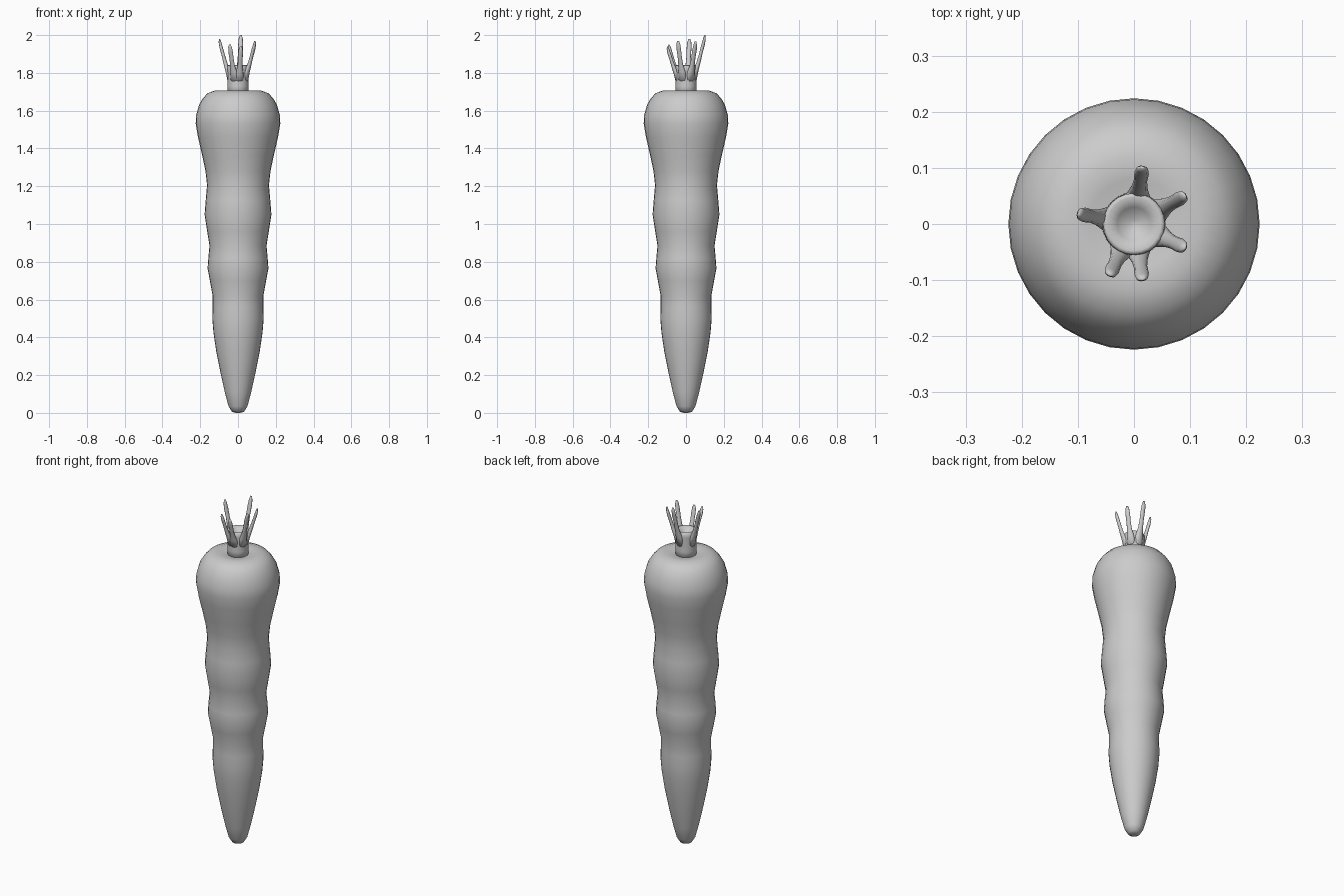
import bpy, bmesh, math
from mathutils import Vector

if "Cube" in bpy.data.objects:
    bpy.data.objects.remove(bpy.data.objects["Cube"])


def add_object(name, bm):
    bmesh.ops.recalc_face_normals(bm, faces=bm.faces)
    mesh = bpy.data.meshes.new(name)
    bm.to_mesh(mesh)
    bm.free()
    for p in mesh.polygons:
        p.use_smooth = True
    ob = bpy.data.objects.new(name, mesh)
    bpy.context.collection.objects.link(ob)
    return ob


def loft(name, rings):
    """Skin a list of closed rings and close both ends with fans."""
    bm = bmesh.new()
    loops = [[bm.verts.new(p) for p in ring] for ring in rings]
    n = len(loops[0])
    for a, b in zip(loops, loops[1:]):
        for i in range(n):
            j = (i + 1) % n
            bm.faces.new((a[i], a[j], b[j], b[i]))
    for end in (loops[0], loops[-1]):
        c = bm.verts.new(sum((v.co for v in end), Vector()) / n)
        for i in range(n):
            bm.faces.new((end[i], end[(i + 1) % n], c))
    return add_object(name, bm)


def lathe(name, profile, sides):
    return loft(name, [[Vector((r * math.cos(2 * math.pi * i / sides),
                                r * math.sin(2 * math.pi * i / sides), z))
                        for i in range(sides)] for r, z in profile])


# Root: wavy tapering body with a shallow dip around the stalk
lathe("carrot_root", [
    (0.012, 0.0), (0.032, 0.006), (0.050, 0.035), (0.070, 0.11), (0.092, 0.21),
    (0.115, 0.325), (0.130, 0.425), (0.136, 0.50), (0.134, 0.56), (0.134, 0.62),
    (0.149, 0.70), (0.161, 0.765), (0.157, 0.82), (0.151, 0.885), (0.163, 0.96),
    (0.177, 1.05), (0.171, 1.125), (0.164, 1.205), (0.172, 1.28), (0.189, 1.36),
    (0.212, 1.46), (0.224, 1.53), (0.222, 1.575), (0.206, 1.632), (0.186, 1.665),
    (0.162, 1.692), (0.118, 1.708), (0.08, 1.703), (0.04, 1.695)], 32)

# Stalk: short stub with a hollowed top
lathe("stalk", [(0.057, 1.68), (0.056, 1.73), (0.055, 1.78), (0.056, 1.815),
                (0.055, 1.838), (0.048, 1.842), (0.03, 1.825), (0.008, 1.81)], 24)

# Cut leaf stems: flared at the root, leaning outwards, narrow at the tip
tips = [(0.015, 0.10, 2.0), (0.09, 0.05, 1.965), (0.09, -0.042, 1.97),
        (0.015, -0.098, 1.94), (-0.043, -0.09, 1.95), (-0.098, 0.018, 1.98)]
# (fraction of height, fraction of outward travel, half width, half depth)
sections = [(0.0, 0.0, 0.024, 0.012), (0.25, 0.18, 0.021, 0.014),
            (0.42, 0.42, 0.014, 0.011), (0.6, 0.62, 0.012, 0.009),
            (0.8, 0.84, 0.013, 0.009), (0.92, 0.95, 0.011, 0.007),
            (1.0, 1.0, 0.005, 0.003)]
for k, tip in enumerate(tips):
    tip = Vector(tip)
    out = Vector((tip.x, tip.y, 0)).normalized()
    side = Vector((-out.y, out.x, 0))
    base = out * 0.042 + Vector((0, 0, 1.75))
    rings = []
    for h, t, w, d in sections:
        c = base.lerp(tip, t)
        c.z = base.z + (tip.z - base.z) * h
        rings.append([c + side * w * math.cos(a) + out * d * math.sin(a)
                      for a in (i * math.pi / 5 for i in range(10))])
    loft(f"leaf_stem_{k + 1}", rings)
